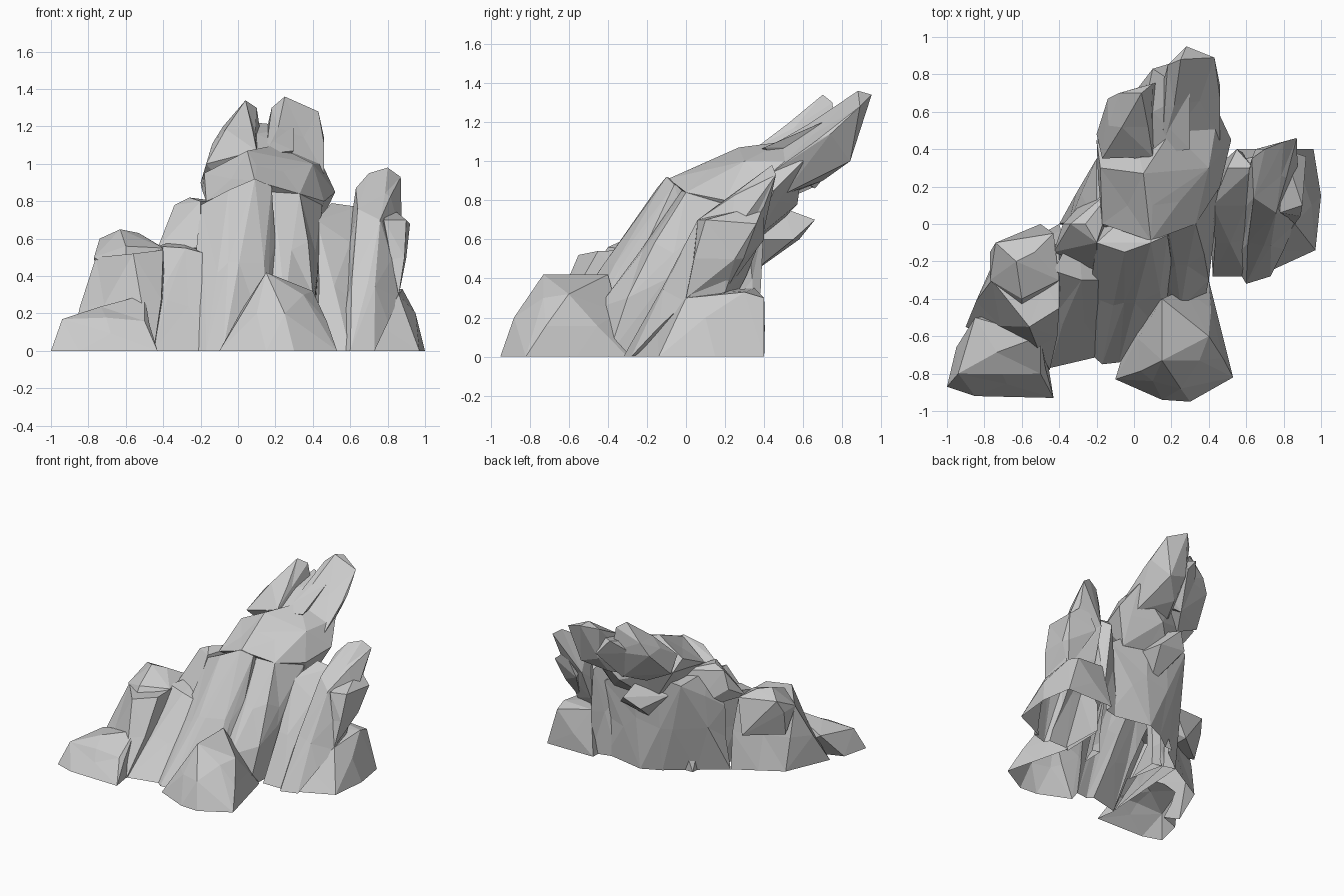
import bpy
import bmesh
import random
from mathutils import Vector

random.seed(4)

default_cube = bpy.data.objects.get("Cube")
if default_cube:
    bpy.data.objects.remove(default_cube, do_unlink=True)

# One plain stone colour
stone_grey = (.6, .6, .6, 1)
stone = bpy.data.materials.new("light grey stone")
stone.use_nodes = True
stone.diffuse_color = stone_grey
shader = stone.node_tree.nodes["Principled BSDF"]
shader.inputs["Base Color"].default_value = stone_grey

crags = []


def wrap_corners(bm, corners):
    """Stretch a closed faceted skin around the given corners."""
    for corner in corners:
        bm.verts.new(corner)
    hull = bmesh.ops.convex_hull(bm, input=bm.verts[:])
    spare = set(hull["geom_interior"]) | set(hull["geom_unused"])
    spare = [item for item in spare if isinstance(item, bmesh.types.BMVert)]
    bmesh.ops.delete(bm, geom=spare, context="VERTS")


def roughen(bm, longest=.4, amount=.016):
    """Split the long edges and knock the new points off the flat."""
    long_edges = [edge for edge in bm.edges if edge.calc_length() > longest]
    split = bmesh.ops.subdivide_edges(bm, edges=long_edges, cuts=1)
    for item in split["geom_inner"]:
        if isinstance(item, bmesh.types.BMVert) and item.co.z > amount:
            item.co += Vector(random.uniform(-amount, amount) for axis in "xyz")
    bmesh.ops.triangulate(bm, faces=bm.faces[:])
    bmesh.ops.recalc_face_normals(bm, faces=bm.faces[:])


def crag(name, footprint, corners):
    """Build one rock from its outline on the ground and its raised corners."""
    ground = [(x, y, 0) for x, y in footprint]
    bm = bmesh.new()
    wrap_corners(bm, ground + corners)
    roughen(bm)
    mesh = bpy.data.meshes.new(name)
    bm.to_mesh(mesh)
    bm.free()
    mesh.materials.append(stone)
    rock = bpy.data.objects.new(name, mesh)
    bpy.context.collection.objects.link(rock)
    crags.append(rock)


def fuse(formation, rock):
    """Join a rock to the formation, dropping the surfaces buried inside."""
    union = formation.modifiers.new("union", "BOOLEAN")
    union.operation = "UNION"
    union.solver = "EXACT"
    union.object = rock
    depsgraph = bpy.context.evaluated_depsgraph_get()
    fused = bpy.data.meshes.new_from_object(formation.evaluated_get(depsgraph))
    formation.modifiers.clear()
    formation.data = fused
    bpy.data.objects.remove(rock, do_unlink=True)


def open_underside(formation, ground=.004):
    """Leave the formation hollow underneath."""
    bm = bmesh.new()
    bm.from_mesh(formation.data)
    flat = [face for face in bm.faces if all(v.co.z < ground for v in face.verts)]
    bmesh.ops.delete(bm, geom=flat, context="FACES")
    bm.to_mesh(formation.data)
    bm.free()


# Massive leaning shoulder that carries the peaks
crag("rear_body",
     footprint=[(-.4, 0), (0, .3), (.15, .37), (.5, .3), (.3, -.2)],
     corners=[(-.35, 0, .5), (-.2, .35, .75), (.1, .33, .4), (.5, .33, .6),
              (.2, .4, .8), (-.2, 0, .75), (.3, 0, .78)])
crag("leaning_shoulder",
     footprint=[],
     corners=[(-.17, 0, .8), (.09, -.09, .91), (.1, .1, .99), (.33, 0, .84),
              (.46, .2, .8), (.52, .45, .85), (.4, .3, 1), (.05, .27, 1.07),
              (-.18, .3, .95), (-.2, .45, .9), (.2, .5, 1.1), (.45, .6, 1),
              (.2, .57, .78), (0, .4, .6), (.4, .35, .6)])
crag("rear_nub",
     footprint=[],
     corners=[(.1, .66, .7), (0, .58, .6), (.2, .55, .6), (.1, .5, .76),
              (.1, .3, .4), (-.1, .35, .65), (.25, .3, .6)])

# Twin overhanging peaks and the saddle between them
crag("tall_peak",
     footprint=[],
     corners=[(.15, .4, 1.06), (.46, .45, .95), (.1, .45, .8), (.4, .5, .83),
              (.46, .74, 1.14), (.43, .89, 1.28), (.28, .95, 1.34),
              (.25, .88, 1.36), (.18, .85, 1.3), (.2, .83, 1.05),
              (.35, .84, 1), (.2, .7, .9)])
crag("short_peak",
     footprint=[],
     corners=[(-.17, .35, 1), (-.2, .48, .9), (-.14, .67, 1.1),
              (-.08, .7, 1.2), (.04, .7, 1.34), (.1, .75, 1.3),
              (.13, .76, 1.1), (.1, .36, 1.07), (0, .5, .8), (.1, .66, .87)])
crag("peak_saddle",
     footprint=[],
     corners=[(0, .35, 1.04), (.3, .4, 1.07), (.1, .6, 1.16), (.1, .83, 1.22),
              (.2, .86, 1.1), (.3, .7, 1.2), (0, .7, 1.1), (.1, .66, .86)])

# Low spreading foot at the front right corner
crag("right_foot",
     footprint=[(-1, -.87), (-.85, -.92), (-.43, -.93), (-.95, -.66), (-.5, -.5)],
     corners=[(-.94, -.8, .17), (-.5, -.8, .16), (-.85, -.5, .2), (-.5, -.6, .3)])

# Blunt outcrop rising from the foot, with a rounded knob on top
crag("right_outcrop",
     footprint=[(-.9, -.55), (-.75, -.2), (-.45, -.78), (-.4, 0)],
     corners=[(-.48, -.7, .17), (-.75, -.45, .3), (-.56, -.55, .52),
              (-.4, -.45, .54), (-.76, -.3, .5), (-.4, -.1, .55)])
crag("right_outcrop_knob",
     footprint=[],
     corners=[(-.77, -.15, .5), (-.74, -.1, .6), (-.63, -.2, .65),
              (-.53, -.15, .63), (-.43, -.05, .57), (-.77, -.3, .5),
              (-.6, -.4, .56), (-.4, -.3, .55), (-.75, -.2, .3),
              (-.6, -.5, .4), (-.5, 0, .3)])

# Rib filling the gully between the outcrop and the central slab
crag("right_rib",
     footprint=[(-.45, -.77), (-.25, -.67), (-.15, -.7), (-.3, 0)],
     corners=[(-.28, -.3, .55), (-.43, -.25, .56), (-.1, -.3, .5), (-.3, 0, .6)])
crag("right_rib_knob",
     footprint=[],
     corners=[(-.38, 0, .64), (-.34, 0, .78), (-.26, 0, .82), (-.2, -.1, .8),
              (-.43, -.15, .55), (-.2, -.25, .55), (-.1, .2, .8), (-.2, .2, .5)])

# Steep central slab and the ribs beside it
crag("central_slab",
     footprint=[(-.26, -.67), (-.17, -.75), (-.08, -.74), (.17, -.6),
                (-.2, .2), (.2, .2)],
     corners=[(.2, -.2, .58), (.18, -.06, .88), (.09, -.1, .92),
              (-.05, -.15, .86), (-.2, -.1, .78), (.1, .2, .8)])
crag("central_rib",
     footprint=[(.1, -.55), (.38, -.4), (.4, .2)],
     corners=[(.4, -.3, .3), (.25, -.45, .25), (.18, 0, .88),
              (.33, 0, .84), (.35, -.1, .6), (.45, .2, .78)])
crag("left_rib",
     footprint=[(.42, -.28), (.6, -.28), (.4, .3), (.6, .35)],
     corners=[(.42, .1, .7), (.5, .3, .79), (.64, .3, .77), (.55, .4, .7),
              (.6, .1, .58)])

# Small boulder leaning on the front
crag("front_boulder",
     footprint=[(-.1, -.83), (.15, -.94), (.3, -.95), (.53, -.82), (.45, -.6),
                (.4, -.3), (0, -.5)],
     corners=[(.1, -.84, .2), (.25, -.88, .2), (.15, -.73, .42),
              (.35, -.73, .3), (.4, -.6, .32), (.15, -.4, .42)])

# Free standing pillar on the left, with a stepped base and a ledge
crag("left_pillar_base",
     footprint=[(.54, -.15), (.62, -.3), (.97, -.14), (1, .15), (.96, .4), (.55, .4)],
     corners=[(.95, .1, .2), (.86, 0, .3), (.88, .3, .33), (.87, .4, .3), (.6, .35, .35)])
crag("left_pillar",
     footprint=[(.53, -.2), (.6, -.32), (.73, -.28)],
     corners=[(.86, 0, .28), (.6, .2, .2), (.83, .2, .33), (.64, .14, .76),
              (.63, .35, .87), (.7, .4, .95), (.8, .44, .98), (.87, .46, .93),
              (.76, .06, .7), (.85, .4, .77), (.65, .4, .65)])
crag("left_pillar_ledge",
     footprint=[],
     corners=[(.78, .06, .7), (.9, .1, .7), (.92, .36, .68), (.9, .25, .5),
              (.86, 0, .3), (.8, .2, .33), (.8, .4, .78), (.7, .4, .6)])

# Fuse every crag into one hollow formation
rock_formation = crags[0]
for rock in crags[1:]:
    fuse(rock_formation, rock)
rock_formation.name = "rock_formation"
open_underside(rock_formation)
